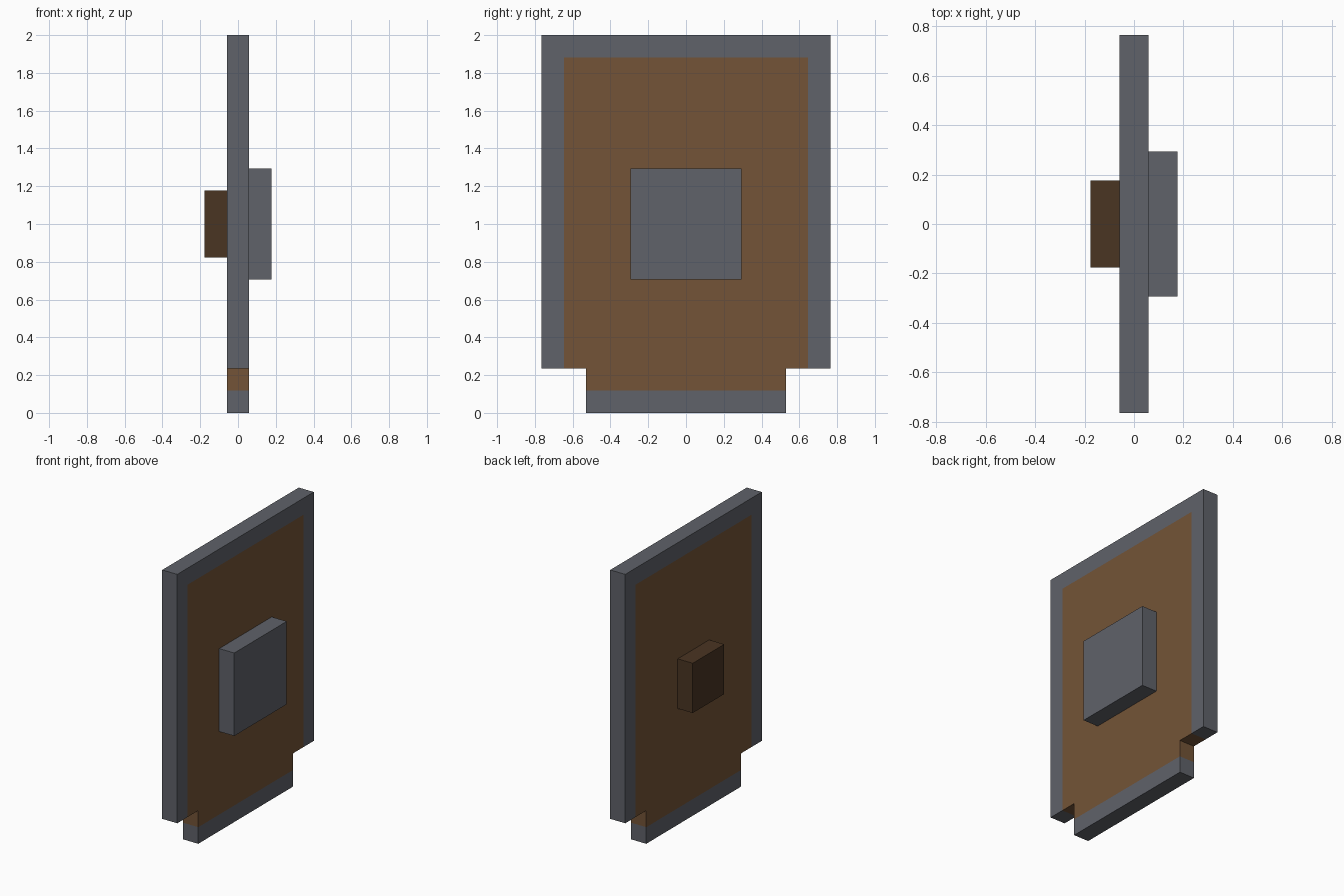
import bpy
import bmesh
from mathutils import Vector

default = bpy.data.objects.get("Cube")
if default:
    bpy.data.objects.remove(default, do_unlink=True)

U = 2 / 17  # one block unit: the shield is 17 units tall


def material(name, color):
    mat = bpy.data.materials.new(name)
    mat.use_nodes = True
    mat.diffuse_color = (*color, 1)
    mat.node_tree.nodes["Principled BSDF"].inputs["Base Color"].default_value = (*color, 1)
    return mat


iron = material("iron grey", (0.115, 0.122, 0.142))
wood = material("brown wood", (0.172, 0.088, 0.038))
dark_wood = material("dark wood", (0.068, 0.035, 0.016))


def add_object(name, bm, mats):
    bmesh.ops.recalc_face_normals(bm, faces=bm.faces)
    mesh = bpy.data.meshes.new(name)
    bm.to_mesh(mesh)
    bm.free()
    for mat in mats:
        mesh.materials.append(mat)
    obj = bpy.data.objects.new(name, mesh)
    bpy.context.collection.objects.link(obj)
    return obj


def add_box(name, center, size, mat):
    bm = bmesh.new()
    bmesh.ops.create_cube(bm, size=1)
    for v in bm.verts:
        v.co = Vector([(c + p * s) * U for c, p, s in zip(center, v.co, size)])
    return add_object(name, bm, [mat])


# Shield board: stepped outline, extruded one unit thick
half = [(4.5, 0), (4.5, 2), (6.5, 2), (6.5, 17)]
outline = half + [(-y, z) for y, z in reversed(half)]
bm = bmesh.new()
face = bm.faces.new([bm.verts.new((-U / 2, y * U, z * U)) for y, z in outline])
ext = bmesh.ops.extrude_face_region(bm, geom=[face], use_keep_orig=True)
moved = [g for g in ext["geom"] if isinstance(g, bmesh.types.BMVert)]
bmesh.ops.translate(bm, verts=moved, vec=(U, 0, 0))

# Cut along the rim, then paint the inside as wood
cuts = [((0, s * w, 0), (0, 1, 0)) for s in (-1, 1) for w in (4.5, 5.5)]
cuts += [((0, 0, z), (0, 0, 1)) for z in (1, 2, 16)]
for co, no in cuts:
    geom = bm.verts[:] + bm.edges[:] + bm.faces[:]
    bmesh.ops.bisect_plane(bm, geom=geom, plane_co=Vector(co) * U, plane_no=no, dist=1e-5)
for f in bm.faces:
    c = f.calc_center_median() / U
    f.material_index = int(abs(c.y) < 5.5 and 1 < c.z < 16)
add_object("shield_board", bm, [iron, wood])

# Iron boss on one side, wooden grip on the other
add_box("boss", (1, 0, 8.5), (1, 5, 5), iron)
add_box("grip", (-1, 0, 8.5), (1, 3, 3), dark_wood)
